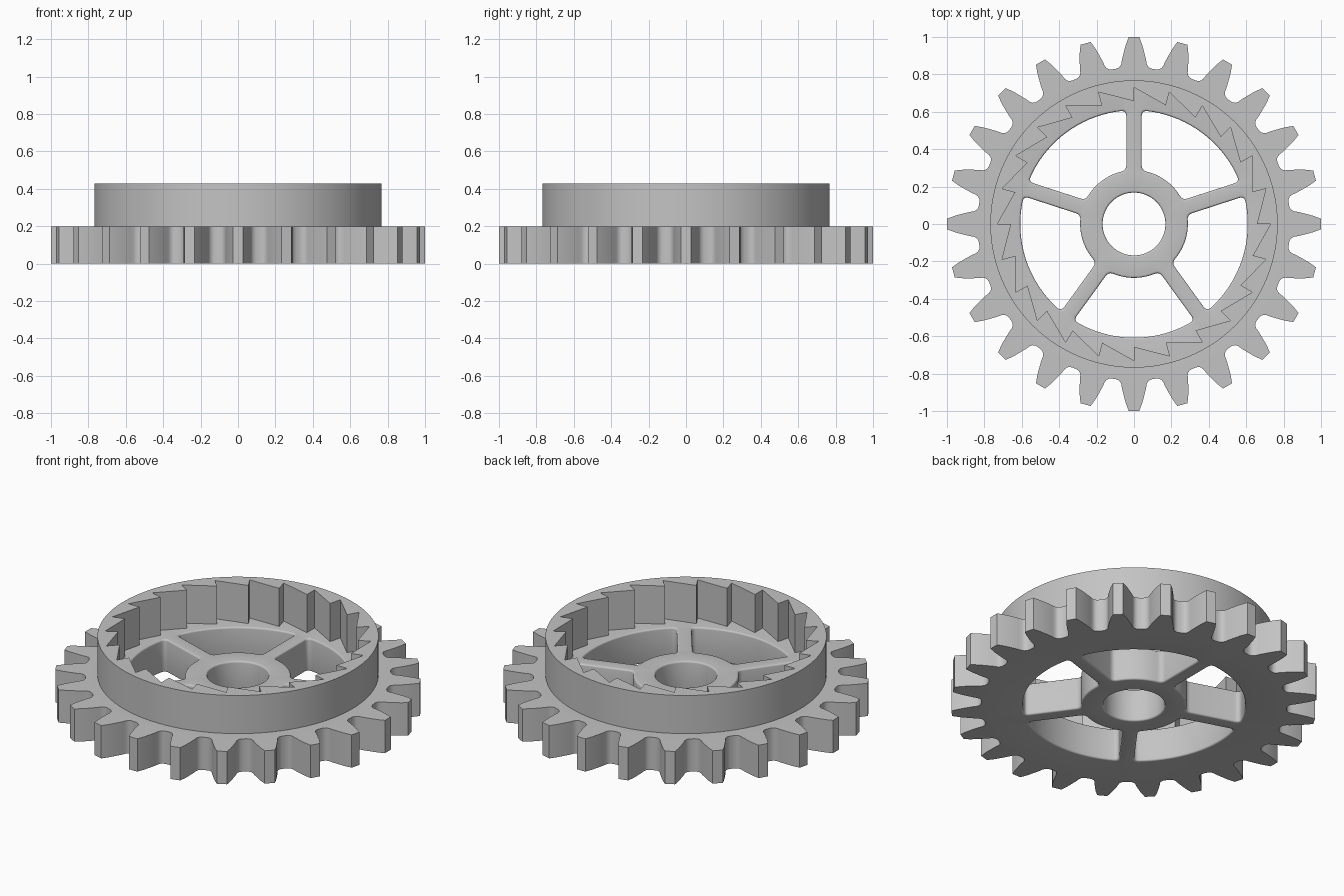
import bpy
import bmesh
from math import sin, cos, asin, pi, radians, tau
from mathutils import Vector

cube = bpy.data.objects.get("Cube")
if cube:
    bpy.data.objects.remove(cube, do_unlink=True)

TEETH, SPOKES = 24, 5
GEAR_H, RING_H = 0.198, 0.428
BEVEL = 0.01

grey = bpy.data.materials.new("plain grey")
grey.use_nodes = True
grey.diffuse_color = (0.55, 0.55, 0.55, 1)
grey.node_tree.nodes["Principled BSDF"].inputs["Base Color"].default_value = grey.diffuse_color


def polar(r, a):
    return Vector((r * cos(a), r * sin(a)))


def circle(r, n=96):
    return [polar(r, tau * i / n) for i in range(n)]


def gear_outline():
    # half a tooth, as degrees from its centre and radius
    half = [(1.6, 1), (2.6, .96), (3.5, .915), (4.2, .88), (4.5, .86),
            (5, .846), (5.8, .838), (6.8, .835)]
    pts = []
    for k in range(TEETH):
        mid = tau * k / TEETH
        pts += [polar(r, mid - radians(a)) for a, r in reversed(half)]
        pts += [polar(r, mid + radians(a)) for a, r in half]
    return pts


def ratchet_outline():
    # saw teeth with a radial step
    pts = []
    for k in range(TEETH):
        a = tau * k / TEETH
        pts += [polar(0.657, a), polar(0.73, a)][::-1]
    return pts[::-1]


def fillet(a, corner, b, n=5):
    steps = [i / n for i in range(n + 1)]
    return [a * (1 - t) ** 2 + corner * 2 * t * (1 - t) + b * t * t for t in steps]


def window(k, grow):
    # opening between two neighbouring spokes, with rounded corners
    lo, hi, w, d = 0.288 - grow, 0.608 + grow, 0.041 - grow, 0.03
    mid = pi / 2 + tau * (k + 0.5) / SPOKES
    span = pi / SPOKES

    def edge(r, side):
        # point on the side of a spoke
        return polar(r, mid + side * (span - asin(w / r)))

    def arc(r, start, stop, n):
        limit = span - asin(w / r) - d / r
        return [polar(r, mid + limit * (start + (stop - start) * i / n))
                for i in range(n + 1)]

    outer, inner = arc(hi, -1, 1, 18), arc(lo, 1, -1, 10)
    pts = outer[1:-1]
    pts += fillet(outer[-1], edge(hi, 1), edge(hi - d, 1))
    pts += fillet(edge(lo + d, 1), edge(lo, 1), inner[0])
    pts += inner[1:-1]
    pts += fillet(inner[-1], edge(lo, -1), edge(lo + d, -1))
    pts += fillet(edge(hi - d, -1), edge(hi, -1), outer[0])
    return pts


def rounded(shape, z0, z1, n=4):
    # levels of a wall whose two rims are rounded over
    arc = [(BEVEL * (1 - sin(pi / 2 * i / n)), BEVEL * (1 - cos(pi / 2 * i / n)))
           for i in range(n + 1)]
    low = [(shape(g), z0 + z) for g, z in arc]
    high = [(shape(g), z1 - z) for g, z in reversed(arc)]
    low.sort(key=lambda level: level[1])
    high.sort(key=lambda level: level[1])
    return low + high


def straight(points, z0, z1):
    return [(points, z0), (points, z1)]


def build(name, walls):
    # loft every wall, then fill the flat faces between the rims
    bm = bmesh.new()
    rims = ([], [])
    for levels in walls:
        rows = [[bm.verts.new((p.x, p.y, z)) for p in pts] for pts, z in levels]
        n = len(rows[0])
        for a, b in zip(rows, rows[1:]):
            for i in range(n):
                j = (i + 1) % n
                bm.faces.new((a[i], a[j], b[j], b[i]))
        for rim, row in zip(rims, (rows[0], rows[-1])):
            rim += [bm.edges.get((row[i], row[(i + 1) % n])) for i in range(n)]
    for rim, up in zip(rims, (-1, 1)):
        bmesh.ops.triangle_fill(bm, use_beauty=True, edges=rim, normal=(0, 0, up))
    bmesh.ops.recalc_face_normals(bm, faces=bm.faces)
    mesh = bpy.data.meshes.new(name)
    bm.to_mesh(mesh)
    bm.free()
    mesh.materials.append(grey)
    obj = bpy.data.objects.new(name, mesh)
    bpy.context.collection.objects.link(obj)
    bpy.ops.object.select_all(action='DESELECT')
    obj.select_set(True)
    bpy.context.view_layer.objects.active = obj
    bpy.ops.object.shade_smooth_by_angle(angle=radians(28))
    return obj


# toothed wheel with hub, bore and spokes
walls = [straight(gear_outline(), 0, GEAR_H)]
walls.append(rounded(lambda g: circle(0.168 + g, 64), 0, GEAR_H))
for k in range(SPOKES):
    walls.append(rounded(lambda g, k=k: window(k, g), 0, GEAR_H))
build("gear_wheel", walls)

# raised ring with the inner ratchet
build("ratchet_ring", [straight(circle(0.768), GEAR_H - 0.01, RING_H),
                       straight(ratchet_outline(), GEAR_H - 0.01, RING_H)])
